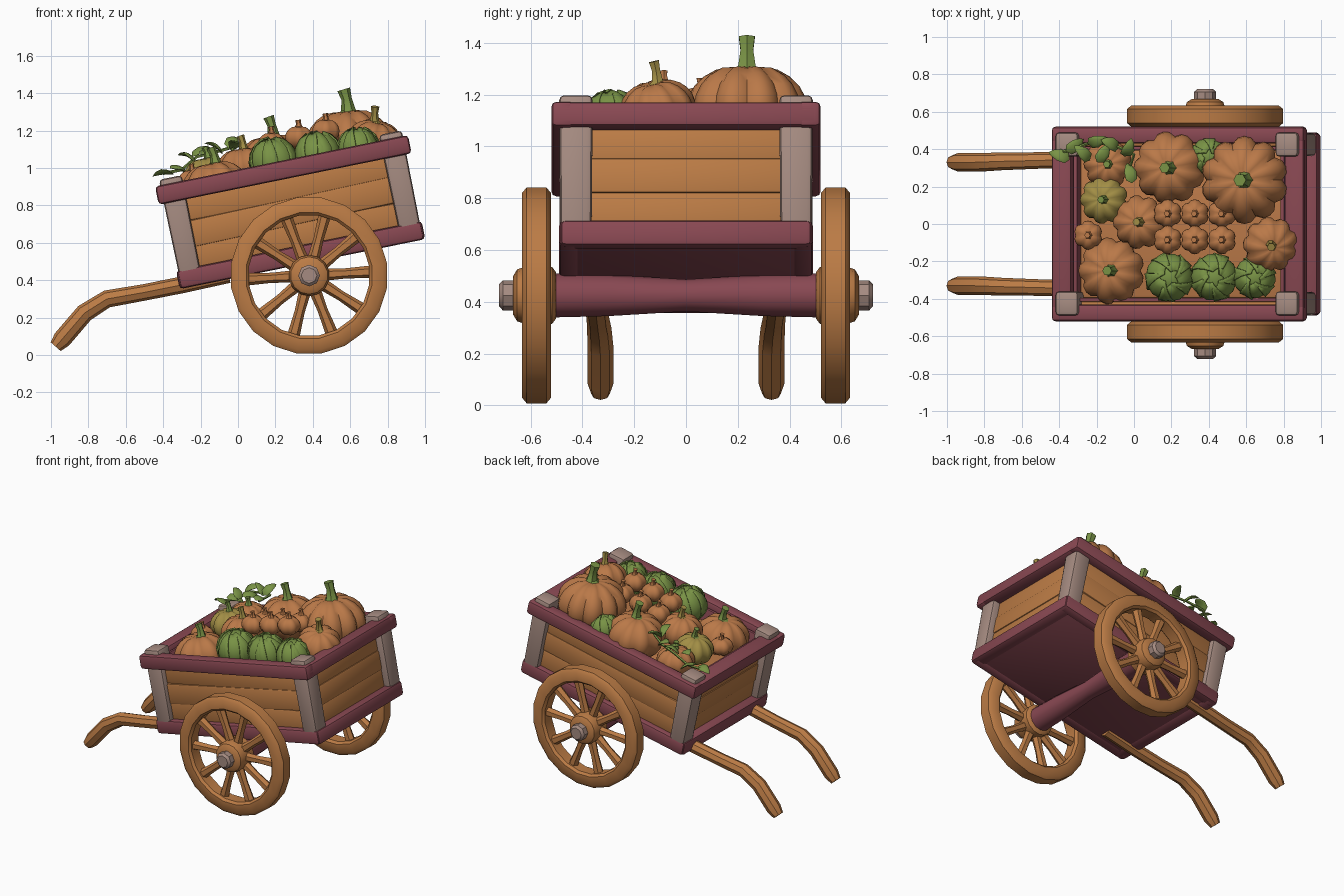
import bpy, bmesh, math, random
from mathutils import Matrix, Vector, Euler

if "Cube" in bpy.data.objects:
    bpy.data.objects.remove(bpy.data.objects["Cube"])

random.seed(4)
TILT = math.radians(11.5)
BED = Matrix.Translation((0.335, 0, 0.535)) @ Matrix.Rotation(-TILT, 4, 'Y')
ID = Matrix.Identity(4)


def material(name, r, g, b):
    m = bpy.data.materials.new(name)
    m.diffuse_color = (r, g, b, 1)
    m.use_nodes = True
    m.node_tree.nodes["Principled BSDF"].inputs["Base Color"].default_value = m.diffuse_color
    return m


WOOD = material("orange wood", 0.50, 0.20, 0.06)
TRIM = material("plum paint", 0.25, 0.065, 0.085)
GREY = material("pale grey wood", 0.38, 0.26, 0.22)
PUMP = material("pumpkin orange", 0.49, 0.19, 0.065)
LEAF = material("leaf green", 0.19, 0.29, 0.06)
GOLD = material("unripe yellow", 0.36, 0.27, 0.06)


def finish(name, bm, mat, matrix=ID, angle=40):
    bmesh.ops.recalc_face_normals(bm, faces=bm.faces)
    me = bpy.data.meshes.new(name)
    bm.to_mesh(me)
    bm.free()
    me.transform(matrix)
    me.materials.append(mat)
    ob = bpy.data.objects.new(name, me)
    bpy.context.collection.objects.link(ob)
    bpy.ops.object.select_all(action='DESELECT')
    ob.select_set(True)
    bpy.context.view_layer.objects.active = ob
    bpy.ops.object.shade_smooth_by_angle(angle=math.radians(angle))
    return ob


def box(name, center, size, mat, bevel=0.015, matrix=BED, roll=0, taper=1):
    bm = bmesh.new()
    bmesh.ops.create_cube(bm, size=1)
    for v in bm.verts:
        k = taper if v.co.z < 0 else 1
        v.co = Vector((v.co.x * size[0] * k, v.co.y * size[1] * k, v.co.z * size[2]))
    bmesh.ops.bevel(bm, geom=bm.edges[:], offset=bevel, segments=2, affect='EDGES', profile=0.5)
    return finish(name, bm, mat, matrix @ Matrix.Translation(center) @ Matrix.Rotation(roll, 4, 'Y'))


def tube(name, pts, radii, mat, sides=8, matrix=ID):
    bm = bmesh.new()
    pts = [Vector(p) for p in pts]
    rings = []
    for i, p in enumerate(pts):
        t = (pts[min(i + 1, len(pts) - 1)] - pts[max(i - 1, 0)]).normalized()
        a = t.cross(Vector((0, 1, 0)) if abs(t.y) < 0.8 else Vector((1, 0, 0))).normalized()
        b = t.cross(a)
        rings.append([bm.verts.new(p + radii[i] * (a * math.cos(q) + b * math.sin(q)))
                      for q in (2 * math.pi * k / sides for k in range(sides))])
    for r0, r1 in zip(rings, rings[1:]):
        for k in range(sides):
            bm.faces.new((r0[k], r0[k - 1], r1[k - 1], r1[k]))
    bm.faces.new(rings[0])
    bm.faces.new(rings[-1])
    return finish(name, bm, mat, matrix)


def pumpkin(name, x, y, top, r, mat=PUMP, stem=0.09, stem_mat=LEAF, flat=0.78, lobes=9, lean=(0, 0)):
    h = r * flat
    bm = bmesh.new()
    bmesh.ops.create_uvsphere(bm, u_segments=lobes * 4, v_segments=12, radius=1)
    for v in bm.verts:
        rho = math.hypot(v.co.x, v.co.y)
        groove = abs(math.sin(lobes / 2 * math.atan2(v.co.y, v.co.x))) ** 0.6
        k = 1 - 0.13 * (1 - groove) * min(1, rho * 1.6)
        dip = 0.16 * math.exp(-(rho / 0.3) ** 2) * (1 if v.co.z > 0 else -1)
        v.co = Vector((v.co.x * r * k, v.co.y * r * k, (v.co.z * (0.5 + 0.5 * k) - dip) * h))
    c = Vector((x, y, top - h * 0.95))
    finish(name, bm, mat, Matrix.Translation(c) @ Euler((lean[1], lean[0], 0)).to_matrix().to_4x4(), 60)
    # stem with flared foot
    s = stem
    base = c + Vector((0, 0, h * 0.78))
    rs = max(0.016, r * 0.15)
    tilt = Vector((math.sin(lean[0]) - 0.15, -math.sin(lean[1]), 0)) * s
    tube(name + "_stem", [base, base + Vector((0, 0, h * 0.14)), base + Vector((0, 0, h * 0.2 + s * 0.5)) + tilt * 0.4,
         base + Vector((0, 0, h * 0.2 + s)) + tilt], [rs * 1.8, rs * 1.1, rs * 0.8, rs], stem_mat, 6)


def cabbage(name, x, y, z, r):
    place = Matrix.Translation((x, y, z)) @ Matrix.Rotation(random.uniform(0, 6), 4, 'Z')
    bm = bmesh.new()
    bmesh.ops.create_uvsphere(bm, u_segments=14, v_segments=9, radius=r * 0.95)
    finish(name + "_heart", bm, LEAF, place, 60)
    # wrapped outer leaves
    bm = bmesh.new()
    for k in range(5):
        turn = Matrix.Rotation(k * 2 * math.pi / 5, 4, 'Z') @ Matrix.Rotation(0.25, 4, 'X')
        grid = []
        for i in range(7):
            lat = math.radians(-55 + i * 21)
            row = []
            for j in range(7):
                s = (j - 3) / 3
                width = math.radians(55) * (1 - 0.25 * (i / 6) ** 3)
                rr = r * (0.97 + 0.09 * abs(s) ** 3 + (0.04 if j == 3 else 0) + 0.02 * (k % 2))
                row.append(bm.verts.new(turn @ Vector((rr * math.cos(lat) * math.cos(s * width),
                           rr * math.cos(lat) * math.sin(s * width), rr * math.sin(lat)))))
            grid.append(row)
        for i in range(6):
            for j in range(6):
                bm.faces.new((grid[i][j], grid[i][j + 1], grid[i + 1][j + 1], grid[i + 1][j]))
    ob = finish(name + "_leaves", bm, LEAF, place, 50)
    mod = ob.modifiers.new("thickness", 'SOLIDIFY')
    mod.thickness = 0.008


# bed floor and lower rails
box("floor", (0, 0, -0.015), (1.26, 0.92, 0.06), TRIM)
for s in (-1, 1):
    box("lower_side_rail", (0, s * 0.45, 0), (1.33, 0.08, 0.10), TRIM, 0.02)
    box("lower_end_rail", (s * 0.625, 0, 0), (0.09, 0.97, 0.10), TRIM, 0.02)
    box("upper_side_rail", (0, s * 0.475, 0.464), (1.38, 0.09, 0.10), TRIM, 0.02)
    box("upper_end_rail", (s * 0.635, 0, 0.464), (0.11, 1.03, 0.096), TRIM, 0.02)
    box("side_lining", (0, s * 0.405, 0.25), (1.16, 0.02, 0.46), TRIM, 0.004)
    box("end_lining", (s * 0.565, 0, 0.25), (0.02, 0.82, 0.46), TRIM, 0.004)
    # corner posts
    for e in (-1, 1):
        box("corner_post", (e * 0.60, s * 0.425, 0.265), (0.125, 0.13, 0.56), GREY, 0.02, taper=0.93)
    # planks, slightly uneven
    for i in range(3):
        w = 0.105 + i * 0.13
        tip = (0.012, -0.015, 0.01)[i]
        box("side_plank", (0, s * (0.432 + 0.006 * (i % 2)), w), (1.14, 0.035, 0.145), WOOD, 0.012, roll=tip)
        box("end_plank", (s * (0.592 + 0.006 * (i % 2)), 0, w), (0.035, 0.80, 0.138), WOOD, 0.012)

# load bed under the vegetables
box("load_base", (0, 0, 0.20), (1.12, 0.80, 0.38), PUMP, 0.02)

# axle, thinner in the middle
tube("axle", [(0.38, y, 0.425) for y in (-0.51, -0.3, 0, 0.3, 0.51)], [0.085, 0.08, 0.062, 0.08, 0.085], TRIM, 12)

# wheels
for s in (-1, 1):
    at = Matrix.Translation((0.38, s * 0.577, 0.425))
    bm = bmesh.new()
    prof = [(0.325, -0.04), (0.34, -0.056), (0.40, -0.056), (0.422, -0.038),
            (0.422, 0.038), (0.40, 0.056), (0.34, 0.056), (0.325, 0.04)]
    N = 20
    rings = [[bm.verts.new((r * math.sin(2 * math.pi * (k + .5) / N), y, r * math.cos(2 * math.pi * (k + .5) / N)))
              for r, y in prof] for k in range(N)]
    for k in range(N):
        for j in range(8):
            bm.faces.new((rings[k][j], rings[k][j - 1], rings[k - 1][j - 1], rings[k - 1][j]))
    finish("wheel_rim", bm, WOOD, at)
    for k in range(10):
        a = 2 * math.pi * k / 10 + 0.06
        d = Vector((math.cos(a), 0, math.sin(a)))
        tube("spoke", [d * 0.06, d * 0.2, d * 0.34], [0.034, 0.027, 0.034], WOOD, 6, at)
    tube("hub", [(0, s * y, 0) for y in (-0.075, -0.06, 0.045, 0.075, 0.09)], [0.09, 0.11, 0.11, 0.10, 0.075], WOOD, 14, at)
    tube("hub_cap", [(0, s * y, 0) for y in (0.07, 0.13, 0.145)], [0.058, 0.058, 0.042], GREY, 8, at)
    # curved pull handle
    path = [(-0.975, 0.33, 0.045), (-0.94, 0.33, 0.085), (-0.82, 0.33, 0.225), (-0.70, 0.335, 0.30),
            (-0.50, 0.34, 0.335), (-0.30, 0.345, 0.375), (-0.05, 0.345, 0.43)]
    tube("handle", [(x, s * y, z) for x, y, z in path], [0.036, 0.05, 0.05, 0.047, 0.044, 0.045, 0.045], WOOD, 8)

# large and medium pumpkins
pumpkin("big_pumpkin", 0.59, 0.235, 1.315, 0.235, stem=0.10, lobes=10, lean=(-0.1, 0))
pumpkin("rear_pumpkin", 0.19, 0.30, 1.18, 0.195, stem=0.09, lean=(-0.15, 0))
pumpkin("front_pumpkin", -0.12, -0.25, 1.035, 0.18, stem=0.07, lean=(-0.2, 0))
pumpkin("middle_pumpkin", 0.03, 0.01, 1.11, 0.145, stem=0.06, stem_mat=GOLD, lean=(-0.15, 0))
pumpkin("end_pumpkin", 0.73, -0.11, 1.255, 0.15, stem=0.07, stem_mat=GOLD, lean=(0.2, 0.2))
pumpkin("unripe_pumpkin", -0.16, 0.13, 1.06, 0.13, GOLD, stem=0.05, lean=(-0.2, 0))
pumpkin("corner_pumpkin", -0.14, 0.32, 1.04, 0.13, stem=0.04)
pumpkin("tiny_pumpkin", -0.245, -0.06, 0.99, 0.078, stem=0.03, stem_mat=PUMP, lobes=6)
# two rows of little pumpkins
for i in range(3):
    for j, y in enumerate((0.055, -0.085)):
        pumpkin("little_pumpkin", 0.18 + 0.145 * i, y, 1.16 + 0.035 * i + 0.03 * j, 0.077,
                stem=0.03, stem_mat=PUMP, flat=0.85, lobes=6)

# cabbages
for i, (x, r) in enumerate(((0.19, 0.128), (0.43, 0.125), (0.645, 0.112))):
    cabbage("cabbage", x, -0.285, 1.035 + 0.035 * i, r)
cabbage("buried_cabbage", 0.40, 0.36, 1.05, 0.10)

# trailing vine with leaves
tube("vine", [(-0.40, 0.38, 0.97), (-0.30, 0.41, 0.99), (-0.22, 0.44, 1.06), (-0.10, 0.42, 1.09), (0.0, 0.37, 1.12),
     (-0.03, 0.28, 1.10)], [0.009] * 6, LEAF, 5)
for x, y, z, yaw, pitch in ((-0.40, 0.37, 0.98, 2.8, 0.1), (-0.31, 0.42, 1.00, 0.6, 0.3), (-0.27, 0.38, 1.07, 2.4, -0.3),
                            (-0.20, 0.44, 1.10, 0.3, -0.4), (-0.12, 0.43, 1.12, 2.7, -0.5), (-0.03, 0.40, 1.15, 1.2, -0.5),
                            (-0.02, 0.28, 1.13, 1.8, 0.4), (-0.16, 0.38, 1.08, 1.0, 0.2)):
    bm = bmesh.new()
    bmesh.ops.create_uvsphere(bm, u_segments=8, v_segments=6, radius=1)
    for v in bm.verts:
        v.co = Vector((v.co.x * 0.06, v.co.y * 0.034 * (1 - 0.4 * v.co.x), v.co.z * 0.01 - 0.02 * v.co.x ** 2))
    finish("vine_leaf", bm, LEAF, Matrix.Translation((x, y, z)) @ Euler((0.3, pitch, yaw)).to_matrix().to_4x4(), 50)
